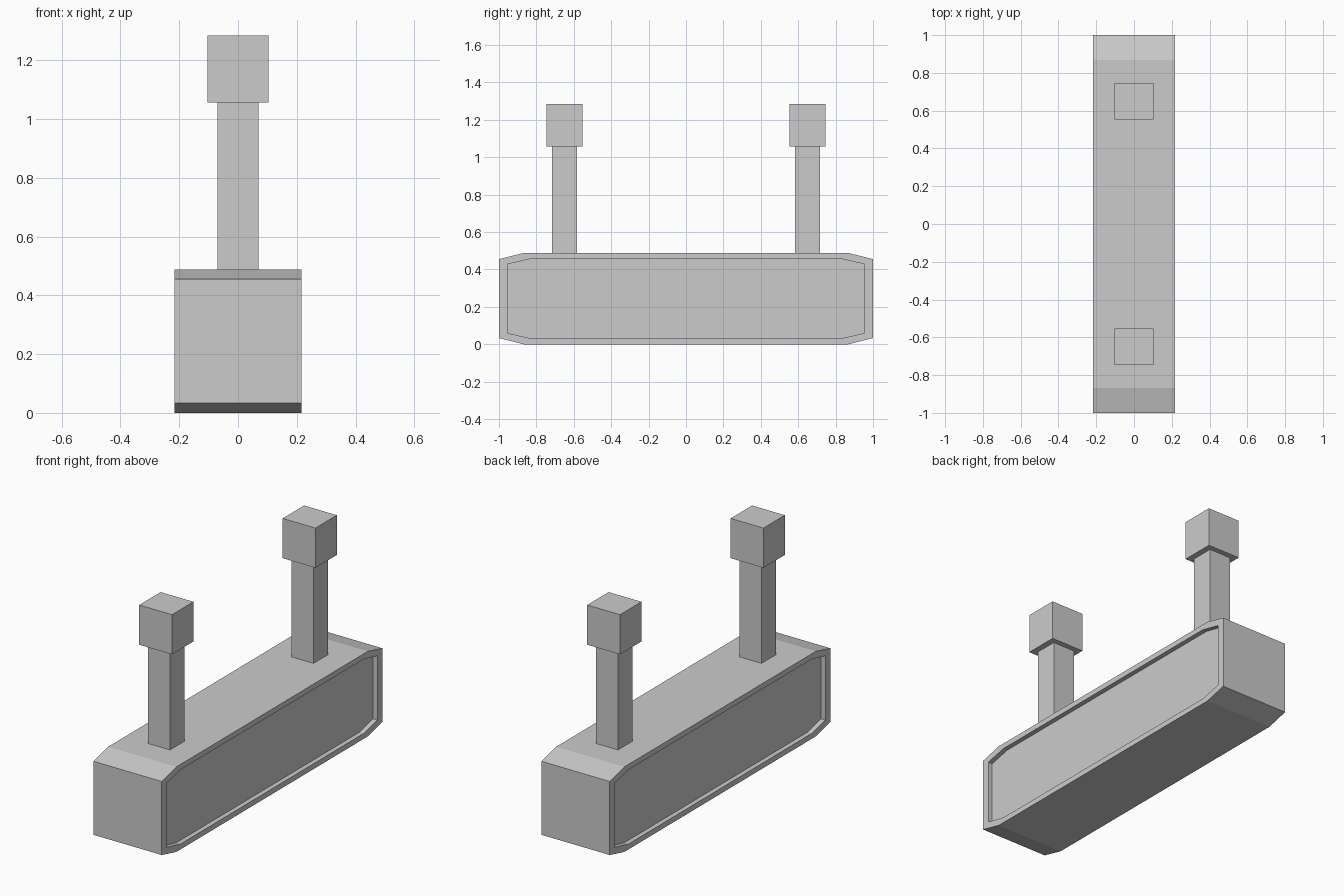
import bpy, bmesh

if "Cube" in bpy.data.objects:
    bpy.data.objects.remove(bpy.data.objects["Cube"])

ZC = 0.244  # mid height of the body


def octagon(y, y_cut, z, z_cut):
    """Chamfered rectangle in the YZ plane, half sizes around the body centre."""
    return [(y, -z_cut), (y, z_cut), (y_cut, z), (-y_cut, z),
            (-y, z_cut), (-y, -z_cut), (-y_cut, -z), (y_cut, -z)]


def loft(name, rings):
    """Skin a sequence of (x, profile) rings and cap both ends."""
    bm = bmesh.new()
    loops = [[bm.verts.new((x, y, z + ZC)) for y, z in prof] for x, prof in rings]
    for a, b in zip(loops, loops[1:]):
        n = len(a)
        for i in range(n):
            j = (i + 1) % n
            bm.faces.new((a[i], a[j], b[j], b[i]))
    bm.faces.new(loops[0])
    bm.faces.new(loops[-1])
    bmesh.ops.recalc_face_normals(bm, faces=bm.faces)
    mesh = bpy.data.meshes.new(name)
    bm.to_mesh(mesh)
    bm.free()
    obj = bpy.data.objects.new(name, mesh)
    bpy.context.collection.objects.link(obj)
    return obj


def box(name, hx, hy, yc, z0, z1):
    bpy.ops.mesh.primitive_cube_add(size=1, location=(0, yc, (z0 + z1) / 2))
    obj = bpy.context.object
    obj.name = name
    obj.scale = (2 * hx, 2 * hy, z1 - z0)
    return obj


# Body with a shallow recessed panel on both long sides
outer = octagon(1.0, 0.868, 0.244, 0.211)
inner = octagon(0.955, 0.828, 0.213, 0.184)
W, R = 0.216, 0.189
loft("body", [(-R, inner), (-W, inner), (-W, outer),
              (W, outer), (W, inner), (R, inner)])

# Two posts with square caps
for side, s in (("front", -1), ("back", 1)):
    box(side + "_post", 0.07, 0.066, 0.65 * s, 0.488, 1.057)
    box(side + "_post_cap", 0.104, 0.097, 0.65 * s, 1.057, 1.285)
